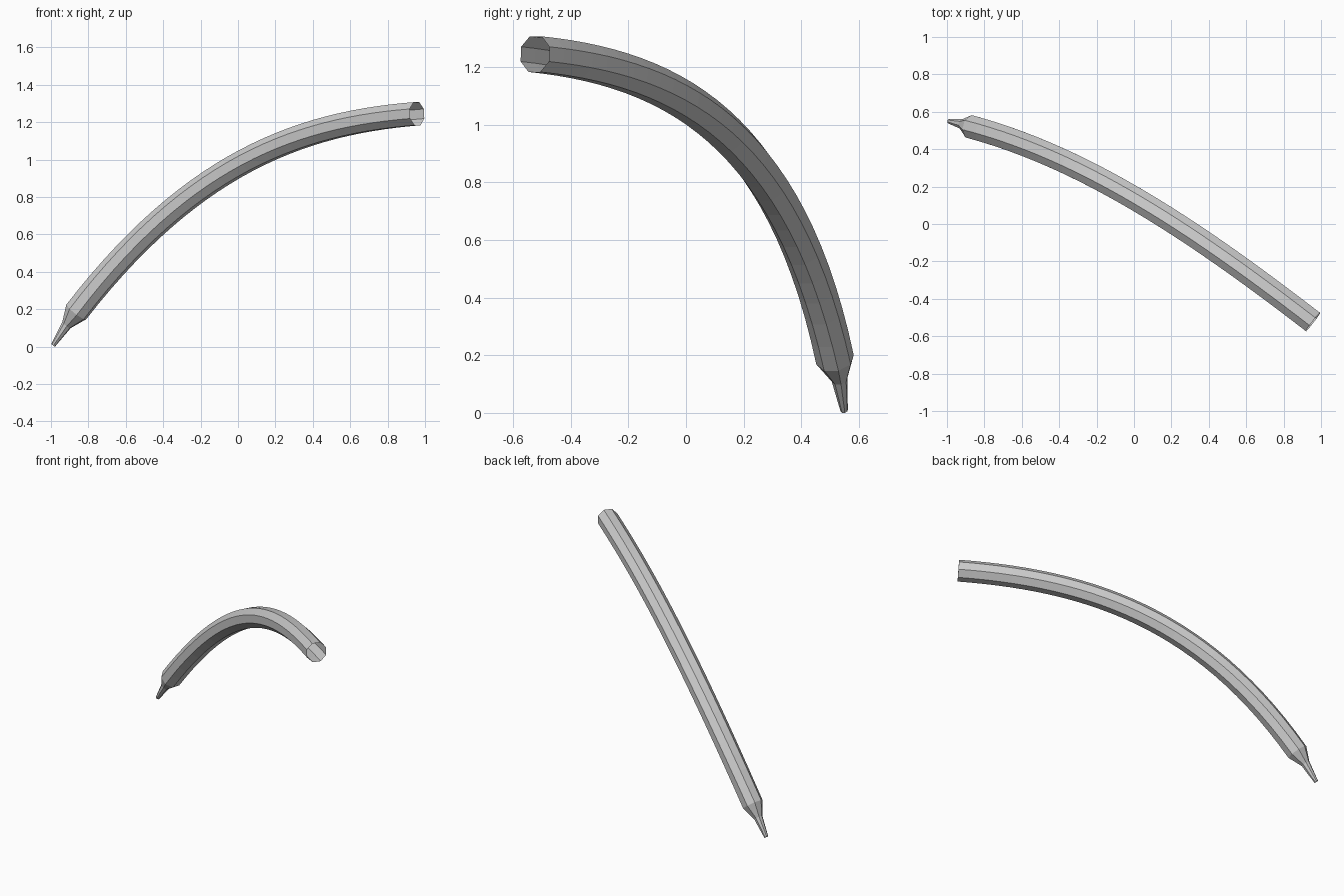
import bpy, bmesh, math
from mathutils import Vector

if "Cube" in bpy.data.objects:
    bpy.data.objects.remove(bpy.data.objects["Cube"])

SIDES = 8
STEPS = 28
RADIUS = 0.067

# Centre line of the bent tube as one cubic Bezier
P0 = Vector((-0.865, 0.517, 0.185))
P1 = Vector((-0.245, 0.347, 0.985))
P2 = Vector((0.335, -0.045, 1.195))
P3 = Vector((0.957, -0.524, 1.245))


def point(t):
    s = 1 - t
    return s**3 * P0 + 3 * s * s * t * P1 + 3 * s * t * t * P2 + t**3 * P3


def tangent(t):
    s = 1 - t
    return (s * s * (P1 - P0) + 2 * s * t * (P2 - P1) + t * t * (P3 - P2)).normalized()


def ring(bm, centre, direction, radius):
    side = direction.cross(Vector((0, 0, 1))).normalized()
    up = side.cross(direction)
    verts = []
    for i in range(SIDES):
        a = 2 * math.pi * (i + 0.5) / SIDES
        verts.append(bm.verts.new(centre + radius * (math.cos(a) * side + math.sin(a) * up)))
    return verts


bm = bmesh.new()
start = tangent(0)

# Narrow nozzle: tip, neck, then the tube itself
rings = [ring(bm, Vector((-0.988, 0.549, 0.008)), start, 0.013),
         ring(bm, Vector((-0.917, 0.533, 0.115)), start, 0.028)]
for k in range(STEPS + 1):
    t = k / STEPS
    rings.append(ring(bm, point(t), tangent(t), RADIUS))

# Skin the rings, close the tip, leave the far end open
for a, b in zip(rings, rings[1:]):
    for i in range(SIDES):
        j = (i + 1) % SIDES
        bm.faces.new((a[i], a[j], b[j], b[i]))
bm.faces.new(rings[0][::-1])
bmesh.ops.recalc_face_normals(bm, faces=bm.faces)

mesh = bpy.data.meshes.new("bent_tube")
bm.to_mesh(mesh)
bm.free()
bpy.context.collection.objects.link(bpy.data.objects.new("bent_tube", mesh))
